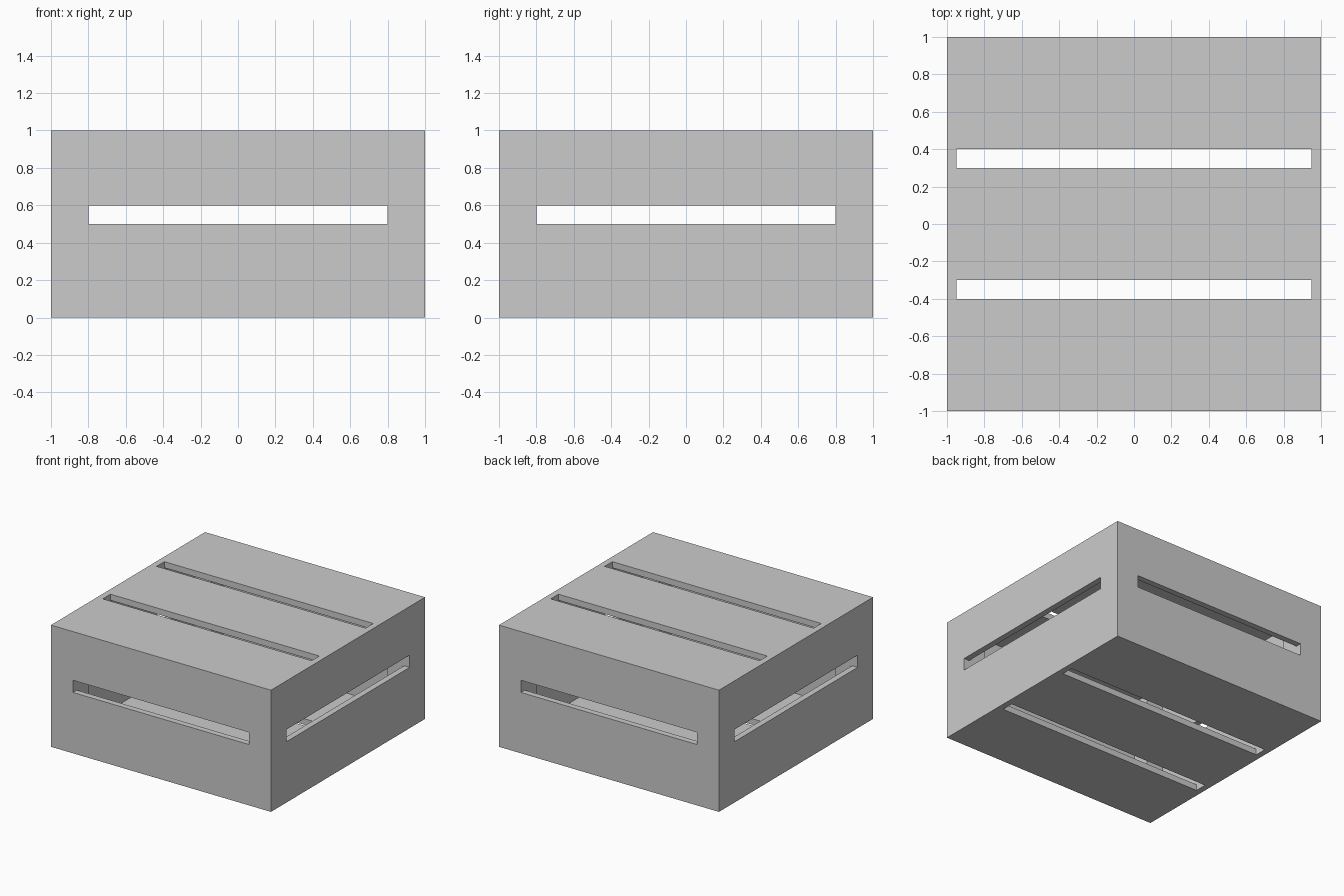
import bpy

if "Cube" in bpy.data.objects:
    bpy.data.objects.remove(bpy.data.objects["Cube"])


def box(name, x, y, z):
    """Axis-aligned box from (min, max) ranges."""
    bpy.ops.mesh.primitive_cube_add(size=1)
    ob = bpy.context.object
    ob.name = name
    ob.scale = [b - a for a, b in (x, y, z)]
    ob.location = [(a + b) / 2 for a, b in (x, y, z)]
    bpy.ops.object.transform_apply(location=True, rotation=False, scale=True)
    return ob


def carve(target, name, x, y, z):
    """Subtract a box from the target, keeping the cutter hidden."""
    cutter = box(name, x, y, z)
    cutter.hide_render = True
    cutter.hide_set(True)
    mod = target.modifiers.new(name, 'BOOLEAN')
    mod.operation = 'DIFFERENCE'
    mod.solver = 'EXACT'
    mod.object = cutter


WALL = (-0.95, 0.95)   # inner wall faces
POST = (-0.8, 0.8)     # inner corner posts and slot ends
OUT = (-1.1, 1.1)      # past the outer faces
HOLLOW = (0.05, 0.95)
SLOT_Z = (0.5, 0.6)

# Outer body
body = box("slotted_box", (-1, 1), (-1, 1), (0, 1))

# Plus-shaped hollow that leaves a square post in each corner
carve(body, "cavity_lengthwise_cutter", POST, WALL, HOLLOW)
carve(body, "cavity_crosswise_cutter", WALL, POST, HOLLOW)

# One slot in every side wall
carve(body, "front_back_slot_cutter", POST, OUT, SLOT_Z)
carve(body, "side_slot_cutter", OUT, POST, SLOT_Z)

# Two long slots through top and bottom
for label, y in (("front", (-0.4, -0.3)), ("back", (0.3, 0.4))):
    carve(body, f"{label}_top_slot_cutter", WALL, y, (-0.1, 1.1))
